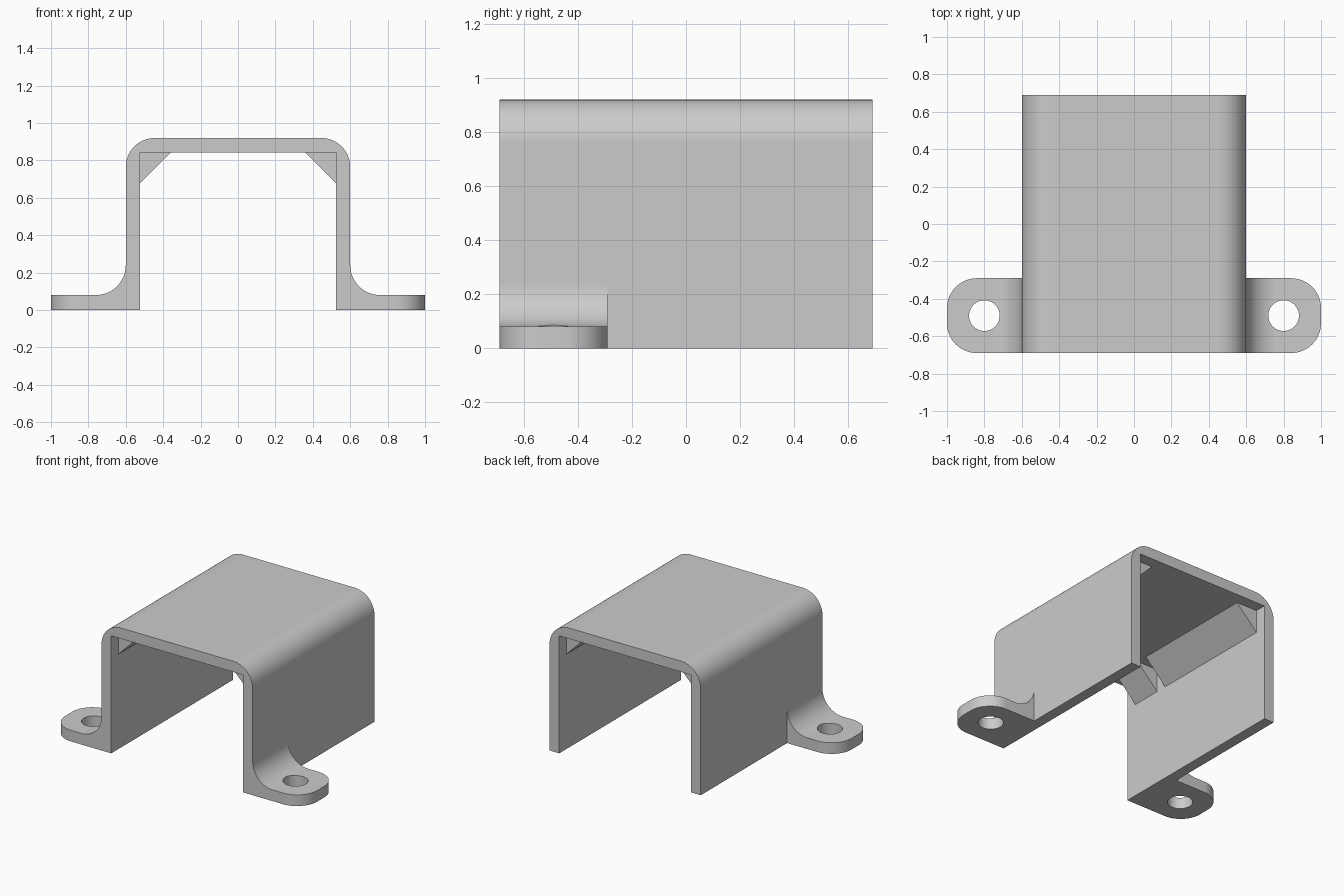
import bpy, bmesh, math
from mathutils import Vector

default = bpy.data.objects.get("Cube")
if default:
    bpy.data.objects.remove(default, do_unlink=True)

# Main sizes
HALF_W, HALF_D, HEIGHT = 0.6, 0.69, 0.92
WALL, FILLET = 0.077, 0.16
INNER, CEILING = HALF_W - WALL, HEIGHT - WALL
TAB_Y = (-HALF_D, -0.29)
HOLE = (0.8, -0.49)

grey = bpy.data.materials.new("plain grey")
grey.use_nodes = True
grey.diffuse_color = (0.6, 0.6, 0.6, 1)
grey.node_tree.nodes["Principled BSDF"].inputs["Base Color"].default_value = (0.6, 0.6, 0.6, 1)


def arc(cx, cy, r, start, end, steps=16):
    angles = [math.radians(start + (end - start) * i / steps) for i in range(steps + 1)]
    return [(cx + r * math.cos(a), cy + r * math.sin(a)) for a in angles]


def prism(name, outline, low, high, axis="y"):
    """Extrude an outline: xz profiles run along y, xy outlines run along z."""
    place = (lambda p, t: (p[0], t, p[1])) if axis == "y" else (lambda p, t: (p[0], p[1], t))
    bm = bmesh.new()
    face = bm.faces.new([bm.verts.new(place(p, low)) for p in outline])
    new = bmesh.ops.extrude_face_region(bm, geom=[face])["geom"]
    shift = Vector(place((0, 0), high - low))
    bmesh.ops.translate(bm, vec=shift, verts=[v for v in new if isinstance(v, bmesh.types.BMVert)])
    bmesh.ops.recalc_face_normals(bm, faces=bm.faces)
    mesh = bpy.data.meshes.new(name)
    bm.to_mesh(mesh)
    bm.free()
    mesh.materials.append(grey)
    obj = bpy.data.objects.new(name, mesh)
    bpy.context.collection.objects.link(obj)
    return obj


def combine(obj, other, operation):
    mod = obj.modifiers.new(operation.lower(), "BOOLEAN")
    mod.operation, mod.object, mod.solver = operation, other, "EXACT"
    bpy.context.view_layer.objects.active = obj
    bpy.ops.object.modifier_apply(modifier=mod.name)
    bpy.data.objects.remove(other, do_unlink=True)


# Channel shaped cover with rounded outer shoulders and a sharp inner corner
r = 0.155
outer = arc(HALF_W - r, HEIGHT - r, r, 0, 90) + arc(r - HALF_W, HEIGHT - r, r, 90, 180)
section = [(HALF_W, 0)] + outer + [(-HALF_W, 0), (-INNER, 0), (-INNER, CEILING),
                                   (INNER, CEILING), (INNER, 0)]
cover = prism("mounting_cover", section, -HALF_D, HALF_D)

for side in (1, -1):
    def flip(points):
        return [(side * x, y) for x, y in points]

    # Mounting tab with a fillet against the wall
    root = HALF_W - 0.04
    profile = [(root, 0), (1, 0), (1, 0.08)]
    profile += arc(HALF_W + FILLET, 0.08 + FILLET, FILLET, 270, 180)
    profile.append((root, 0.08 + FILLET))
    tab = prism("mounting_tab", flip(profile), *TAB_Y)

    # Rounded tab outline and screw hole
    c = 0.16
    outline = [(0.5, TAB_Y[0])] + arc(1 - c, TAB_Y[0] + c, c, -90, 0)
    outline += arc(1 - c, TAB_Y[1] - c, c, 0, 90) + [(0.5, TAB_Y[1])]
    combine(tab, prism("tab_outline", flip(outline), -0.1, 0.5, "z"), "INTERSECT")
    circle = arc(*HOLE, 0.082, 0, 360, 40)[:-1]
    combine(tab, prism("screw_hole", flip(circle), -0.2, 0.6, "z"), "DIFFERENCE")
    combine(cover, tab, "UNION")

    # Corner braces under the roof: a short one in front, a long one behind
    leg, sink = 0.163, 0.03
    brace = [(INNER + sink, CEILING + sink), (INNER - leg, CEILING + sink),
             (INNER - leg, CEILING), (INNER, CEILING - leg),
             (INNER + sink, CEILING - leg)]
    for low, high in ((-0.61, -0.39), (-0.31, 0.61)):
        combine(cover, prism("corner_brace", flip(brace), low, high), "UNION")

# Smooth the rounded surfaces and keep the flats flat
bpy.ops.object.select_all(action="DESELECT")
cover.select_set(True)
bpy.context.view_layer.objects.active = cover
bpy.ops.object.shade_smooth_by_angle(angle=math.radians(25))
weighted = cover.modifiers.new("even shading", "WEIGHTED_NORMAL")
weighted.keep_sharp = True
